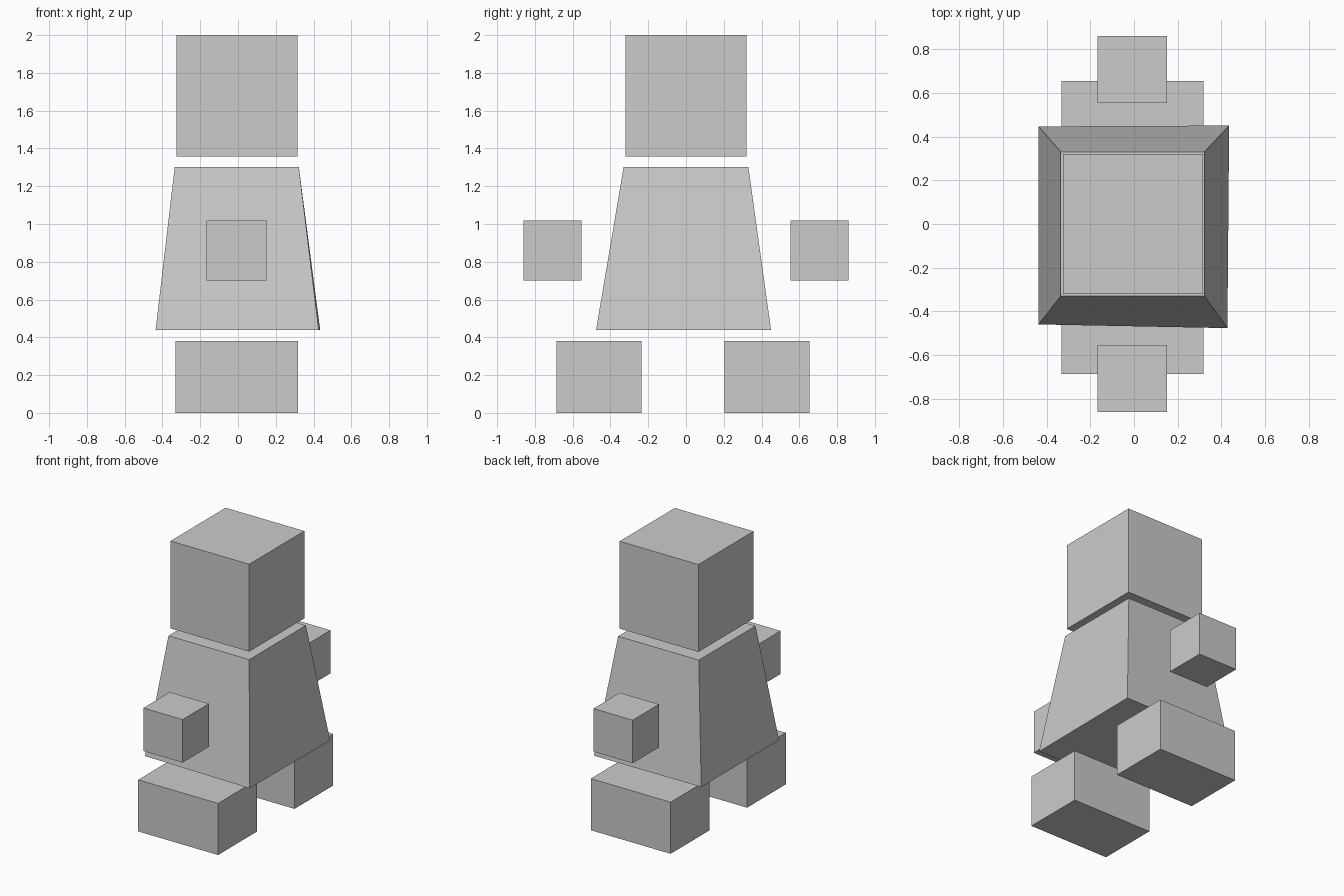
import bpy
import bmesh

if "Cube" in bpy.data.objects:
    bpy.data.objects.remove(bpy.data.objects["Cube"])


def hull_block(name, bottom, top, z0, z1):
    """Six-sided block from four bottom and four top (x, y) corners, counter-clockwise."""
    bm = bmesh.new()
    low = [bm.verts.new((x, y, z0)) for x, y in bottom]
    high = [bm.verts.new((x, y, z1)) for x, y in top]
    bm.faces.new(low[::-1])
    bm.faces.new(high)
    for i in range(4):
        j = (i + 1) % 4
        bm.faces.new((low[i], low[j], high[j], high[i]))
    mesh = bpy.data.meshes.new(name)
    bm.to_mesh(mesh)
    bm.free()
    obj = bpy.data.objects.new(name, mesh)
    bpy.context.collection.objects.link(obj)
    return obj


def rect(x0, x1, y0, y1):
    return [(x0, y0), (x1, y0), (x1, y1), (x0, y1)]


def box(name, x0, x1, y0, y1, z0, z1):
    r = rect(x0, x1, y0, y1)
    return hull_block(name, r, r, z0, z1)


# Head
box("head", -0.325, 0.316, -0.321, 0.32, 1.357, 2.0)

# Flared torso with a slightly uneven hem
hem = [(-0.436, -0.459), (0.427, -0.476), (0.435, 0.45), (-0.436, 0.446)]
hull_block("torso", hem, rect(-0.335, 0.322, -0.33, 0.33), 0.44, 1.303)

# Floating hands, one on each side
for label, y0, y1 in (("front", -0.86, -0.554), ("back", 0.554, 0.86)):
    box(label + "_hand", -0.168, 0.151, y0, y1, 0.702, 1.019)

# Feet
for label, y0 in (("front", -0.686), ("back", 0.203)):
    box(label + "_foot", -0.332, 0.318, y0, y0 + 0.45, 0.0, 0.38)
